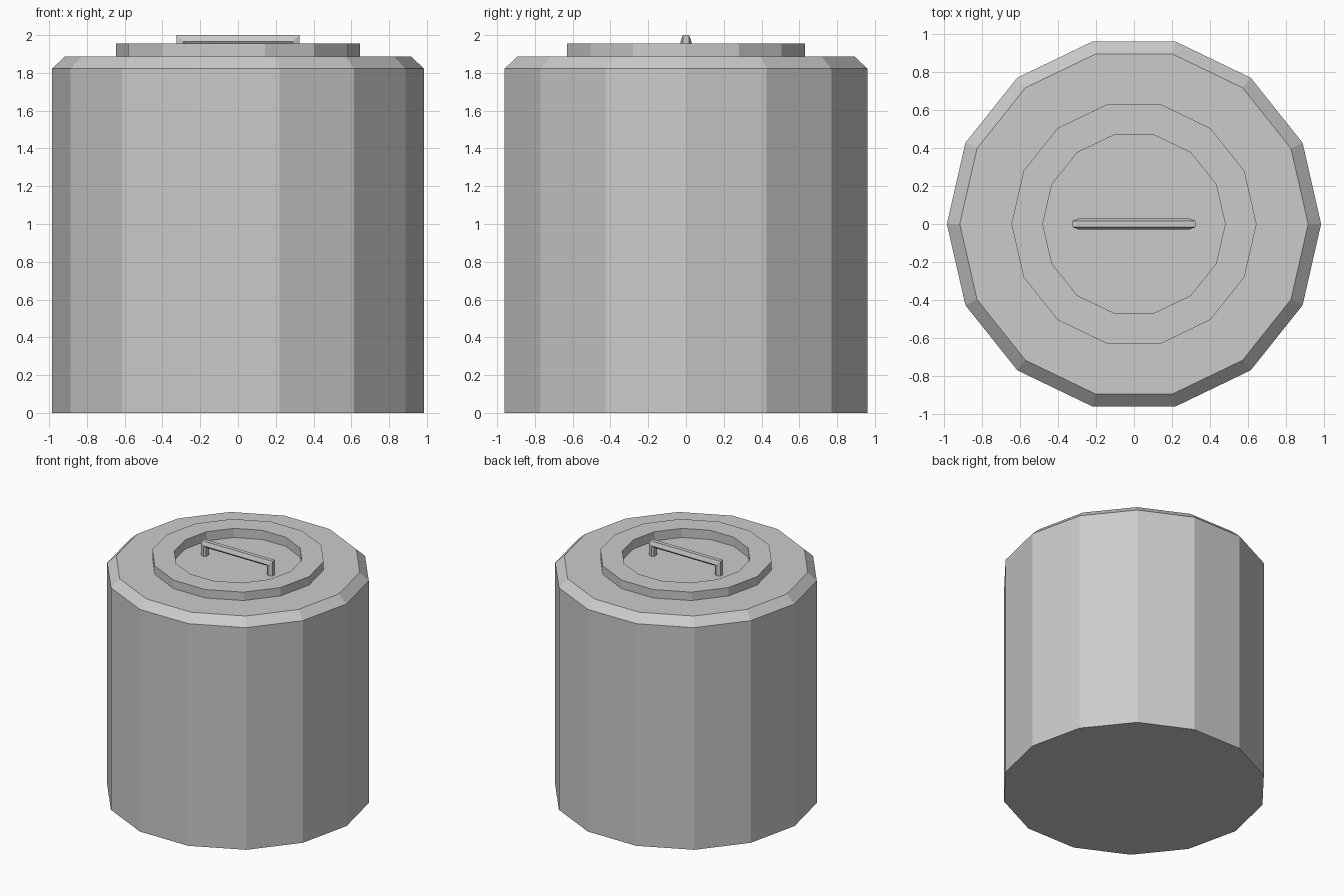
import bpy, bmesh
from math import cos, sin, pi

if "Cube" in bpy.data.objects:
    bpy.data.objects.remove(bpy.data.objects["Cube"])

SIDES = 14


def finish(name, bm):
    bmesh.ops.recalc_face_normals(bm, faces=bm.faces)
    mesh = bpy.data.meshes.new(name)
    bm.to_mesh(mesh)
    bm.free()
    obj = bpy.data.objects.new(name, mesh)
    bpy.context.collection.objects.link(obj)
    return obj


def bridge(bm, a, b, closed=True):
    n = len(a)
    for i in range(n if closed else n - 1):
        j = (i + 1) % n
        bm.faces.new((a[i], a[j], b[j], b[i]))


def lathe(name, profile):
    """Revolve (radius, z) points and cap both ends with flat polygons."""
    bm = bmesh.new()
    rings = [[bm.verts.new((r * cos(2 * pi * k / SIDES), r * sin(2 * pi * k / SIDES), z))
              for k in range(SIDES)] for r, z in profile]
    for a, b in zip(rings, rings[1:]):
        bridge(bm, a, b)
    bm.faces.new(rings[0])
    bm.faces.new(rings[-1])
    return finish(name, bm)


# Canister: straight wall, bevelled shoulder, raised collar and sunken lid
lathe("canister", [(0.985, 0), (0.985, 1.822), (0.917, 1.886), (0.645, 1.886),
                   (0.645, 1.955), (0.48, 1.955), (0.48, 1.88)])

# Handle: faceted section (depth from outside, y) mitred around a U path
section = [(0, -0.016), (0, 0.016), (0.033, 0.029), (0.048, 0.018),
           (0.048, -0.018), (0.033, -0.029)]
bm = bmesh.new()
rings = []
for side, at_top in ((-1, False), (-1, True), (1, True), (1, False)):
    rings.append([bm.verts.new((side * (0.325 - d), y, 2.0 - d if at_top else 1.878))
                  for d, y in section])
for a, b in zip(rings, rings[1:]):
    bridge(bm, a, b)
bm.faces.new(rings[0])
bm.faces.new(rings[-1])
finish("lid_handle", bm)
